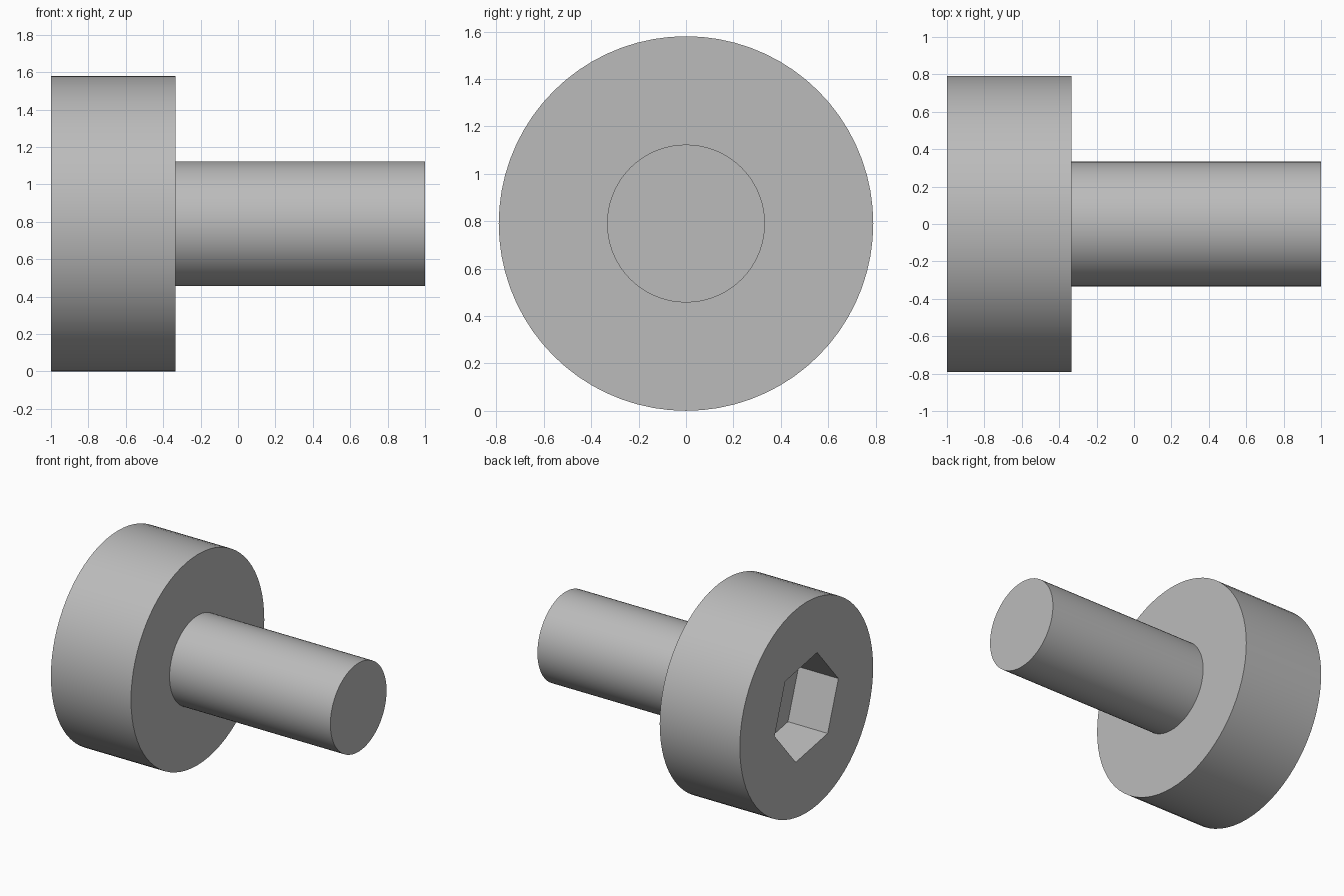
import bpy, bmesh
from math import sin, cos, pi, radians

cube = bpy.data.objects.get("Cube")
if cube:
    bpy.data.objects.remove(cube, do_unlink=True)

HEAD_R, SHANK_R, SOCKET_R = 0.79, 0.333, 0.385
BACK, SHOULDER, TIP, SOCKET_FLOOR = -1.0, -0.335, 1.0, -0.67
SIDES = 72

steel = bpy.data.materials.new("steel_grey")
steel.use_nodes = True
GREY = (0.5, 0.5, 0.5, 1)
steel.diffuse_color = GREY
steel.node_tree.nodes["Principled BSDF"].inputs["Base Color"].default_value = GREY


def ring(bm, x, radius, sides, turn=0.0):
    """Closed loop of edges around the x axis."""
    angles = [turn + 2 * pi * i / sides for i in range(sides)]
    verts = [bm.verts.new((x, -radius * cos(a), HEAD_R + radius * sin(a))) for a in angles]
    edges = [bm.edges.new((verts[i - 1], verts[i])) for i in range(sides)]
    return verts, edges


def wall(bm, a, b):
    """Quads joining two rings of equal size."""
    for i in range(len(a)):
        bm.faces.new((a[i - 1], a[i], b[i], b[i - 1]))


def finish(bm, name):
    bmesh.ops.recalc_face_normals(bm, faces=bm.faces)
    mesh = bpy.data.meshes.new(name)
    bm.to_mesh(mesh)
    bm.free()
    mesh.materials.append(steel)
    obj = bpy.data.objects.new(name, mesh)
    bpy.context.collection.objects.link(obj)
    bpy.ops.object.select_all(action="DESELECT")
    obj.select_set(True)
    bpy.context.view_layer.objects.active = obj
    bpy.ops.object.shade_smooth_by_angle(angle=radians(30))


# Head: thick disc with a slightly turned hexagonal socket in its outer face
bm = bmesh.new()
rim, rim_edges = ring(bm, BACK, HEAD_R, SIDES)
under, _ = ring(bm, SHOULDER, HEAD_R, SIDES)
mouth, mouth_edges = ring(bm, BACK, SOCKET_R, 6, radians(10.8))
floor, _ = ring(bm, SOCKET_FLOOR, SOCKET_R, 6, radians(10.8))
wall(bm, rim, under)
wall(bm, mouth, floor)
bm.faces.new(under)
bm.faces.new(floor)
bmesh.ops.triangle_fill(bm, edges=rim_edges + mouth_edges, use_beauty=True, normal=(-1, 0, 0))
finish(bm, "head")

# Shank: plain round bar, seated a little inside the head
bm = bmesh.new()
root, _ = ring(bm, SHOULDER - 0.02, SHANK_R, SIDES)
tip, _ = ring(bm, TIP, SHANK_R, SIDES)
wall(bm, root, tip)
bm.faces.new(root)
bm.faces.new(tip)
finish(bm, "shank")
